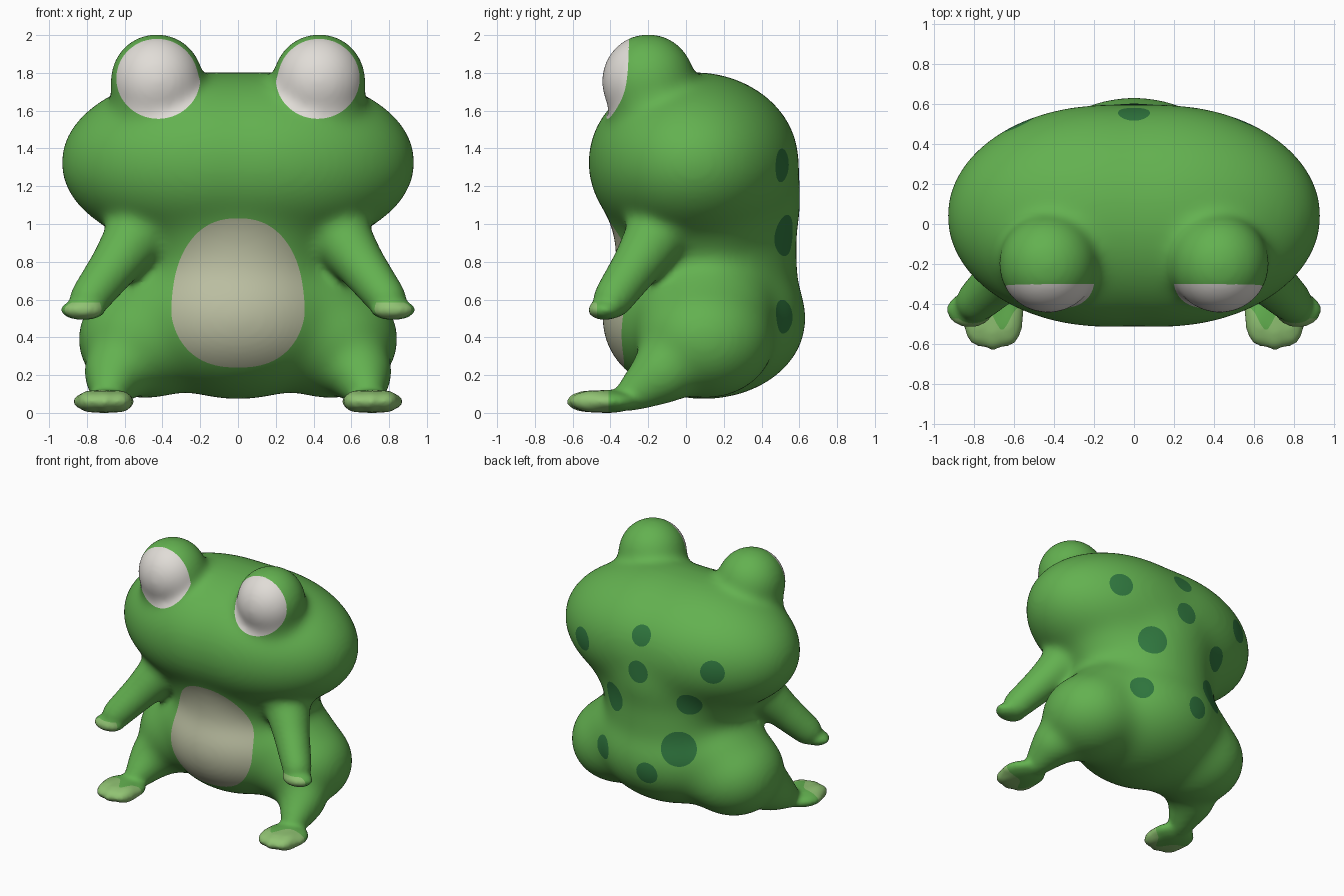
import bpy, bmesh, math
from mathutils import Vector, Matrix
from mathutils.bvhtree import BVHTree

cube = bpy.data.objects.get("Cube")
if cube:
    bpy.data.objects.remove(cube, do_unlink=True)


def material(name, color):
    m = bpy.data.materials.new(name)
    m.use_nodes = True
    m.diffuse_color = (*color, 1)
    bsdf = next(n for n in m.node_tree.nodes if n.type == 'BSDF_PRINCIPLED')
    bsdf.inputs["Base Color"].default_value = (*color, 1)
    bsdf.inputs["Roughness"].default_value = 0.6
    return m


MATS = [material("skin_green", (0.125, 0.44, 0.08)),
        material("spot_dark_green", (0.03, 0.19, 0.05)),
        material("toe_light_green", (0.28, 0.54, 0.17)),
        material("belly_cream", (0.50, 0.52, 0.36)),
        material("eye_white", (0.75, 0.72, 0.68))]


def ball(bm, loc, radii):
    mat = Matrix.Translation(loc) @ Matrix.Diagonal((*radii, 1))
    bmesh.ops.create_icosphere(bm, subdivisions=4, radius=1, matrix=mat)


def limb(bm, points, steps=8):
    """Tapered tube of overlapping balls; each point is x, y, z, radius."""
    for p, q in zip(points, points[1:]):
        for i in range(steps + 1):
            c = Vector(p).lerp(Vector(q), i / steps)
            ball(bm, c.xyz, (c.w,) * 3)


def mirrored(points, side):
    return [(p[0] * side, *p[1:]) for p in points]


def fuse(bm, voxel, rounds):
    """Merge all volumes into one skin and soften the joints."""
    me = bpy.data.meshes.new("fuse")
    bm.to_mesh(me)
    bm.free()
    ob = bpy.data.objects.new("fuse", me)
    bpy.context.collection.objects.link(ob)
    rm = ob.modifiers.new("Remesh", 'REMESH')
    rm.mode = 'VOXEL'
    rm.voxel_size = voxel
    sm = ob.modifiers.new("Smooth", 'SMOOTH')
    sm.factor = 0.5
    sm.iterations = rounds
    dg = bpy.context.evaluated_depsgraph_get()
    dg.update()
    result = bmesh.new()
    result.from_mesh(ob.evaluated_get(dg).to_mesh())
    bpy.data.objects.remove(ob, do_unlink=True)
    return result


# Throat, back, waist and belly, with a wide head and thighs
bm = bmesh.new()
ball(bm, (0, 0.08, 1.04), (0.66, 0.48, 0.42))
ball(bm, (0, 0.12, 1.12), (0.52, 0.495, 0.50))
ball(bm, (0, 0.11, 0.82), (0.52, 0.485, 0.50))
ball(bm, (0, 0.095, 0.505), (0.60, 0.55, 0.435))
for s in (1, -1):
    ball(bm, (0.14 * s, 0.04, 1.33), (0.81, 0.565, 0.485))
    ball(bm, (0.49 * s, 0.10, 0.395), (0.37, 0.38, 0.325))
    ball(bm, (0.36 * s, 0.10, 0.56), (0.34, 0.38, 0.28))
bm = fuse(bm, 0.02, 100)

# Eye domes, arms and lower legs
for s in (1, -1):
    ball(bm, (0.43 * s, -0.20, 1.76), (0.25, 0.25, 0.255))
    ball(bm, (0.435 * s, -0.17, 1.63), (0.245, 0.24, 0.24))
    limb(bm, mirrored([(0.50, -0.12, 1.00, 0.18), (0.65, -0.26, 0.79, 0.135),
                       (0.79, -0.39, 0.605, 0.112)], s))
    limb(bm, mirrored([(0.53, 0.02, 0.36, 0.25), (0.65, -0.12, 0.22, 0.17),
                       (0.69, -0.31, 0.085, 0.085)], s))
bm = fuse(bm, 0.02, 35)

# Hands and feet with three blunt toes
for s in (1, -1):
    ball(bm, (0.82 * s, -0.43, 0.55), (0.12, 0.09, 0.055))
    ball(bm, (0.71 * s, -0.42, 0.065), (0.165, 0.17, 0.062))
    for x, y in ((0.635, -0.48), (0.705, -0.50), (0.775, -0.48)):
        ball(bm, (x * s, y, 0.065), (0.08, 0.135, 0.06))
bm = fuse(bm, 0.017, 10)

# Stand on the floor
low = min(v.co.z for v in bm.verts)
bmesh.ops.translate(bm, verts=bm.verts, vec=(0, 0, -low))


def paint(index, rule):
    """Cut the skin where the rule crosses zero and colour the inside."""
    val = {v: rule(v.co) for v in bm.verts}
    cuts = [e for e in bm.edges
            if (val[e.verts[0]] < 0) != (val[e.verts[1]] < 0)]
    fresh = []
    for e in cuts:
        a, b = e.verts
        t = val[a] / (val[a] - val[b])
        new = bmesh.utils.edge_split(e, a, min(max(t, 0.03), 0.97))[1]
        val[new] = 0
        fresh.append(new)
    if fresh:
        bmesh.ops.connect_verts(bm, verts=fresh)
    for f in bm.faces:
        if sum(val[v] for v in f.verts) < 0:
            f.material_index = index


def eye_rule(p):
    r = math.hypot((abs(p.x) - 0.422) / 0.222, (p.z - 1.77) / 0.213)
    return max((r - 1) * 0.2, p.y + 0.30)


def belly_rule(p):
    w = 0.362 - 0.11 * max(0, p.z - 0.5)
    r = (abs(p.x) / w) ** 2.4 + (abs(p.z - 0.635) / 0.395) ** 2.4
    return max((r - 1) * 0.15, p.y + 0.05)


def toe_rule(p):
    notch = 0.12 * math.exp(-((abs(p.x) - 0.66) / 0.05) ** 2)
    return max(p.y + 0.41 + notch, p.z - 0.2)


def finger_rule(p):
    return max(p.y + 0.472, p.z - 0.585, 0.45 - p.z, 0.65 - abs(p.x))


paint(4, eye_rule)
paint(3, belly_rule)
paint(2, toe_rule)
paint(2, finger_rule)

# Round spots scattered over the back: x, z, radius
spots = [(0.55, 1.31, 0.09), (0.0, 1.50, 0.08), (0.0, 1.23, 0.085),
         (-0.58, 1.34, 0.09), (0.26, 0.94, 0.11), (-0.37, 1.03, 0.095),
         (0.36, 0.51, 0.09), (-0.30, 0.67, 0.13), (-0.09, 0.46, 0.085)]
tree = BVHTree.FromBMesh(bm)
for x, z, radius in spots:
    hit = tree.ray_cast(Vector((x, 3, z)), Vector((0, -1, 0)))[0]
    if hit:
        paint(1, lambda p: (p - hit).length - radius)

# Finished frog skin
mesh = bpy.data.meshes.new("frog_body")
for f in bm.faces:
    f.smooth = True
bm.to_mesh(mesh)
bm.free()
for m in MATS:
    mesh.materials.append(m)
frog = bpy.data.objects.new("frog_body", mesh)
bpy.context.collection.objects.link(frog)
